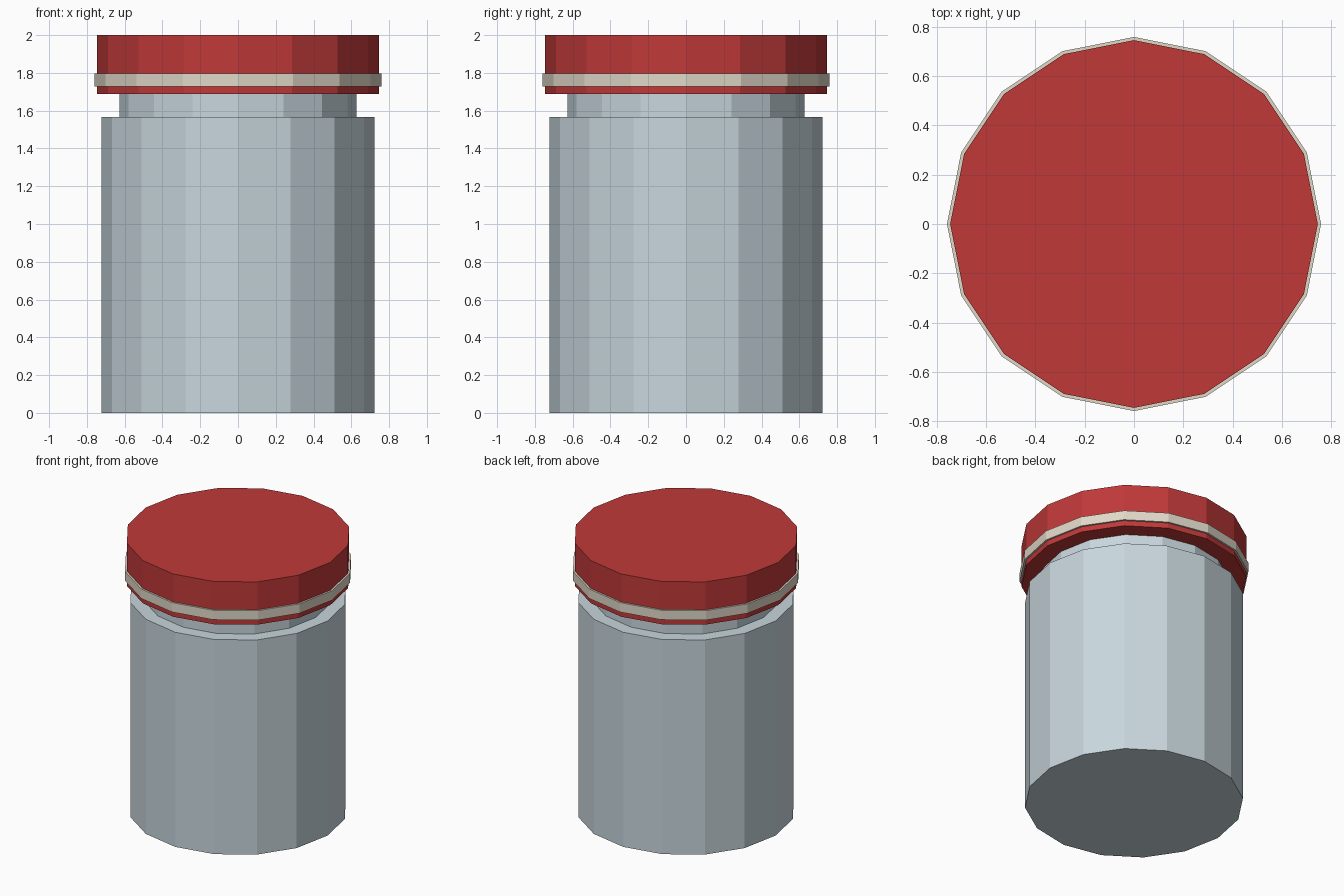
import bpy, math

if "Cube" in bpy.data.objects:
    bpy.data.objects.remove(bpy.data.objects["Cube"])

SIDES = 16


def material(name, rgb):
    lin = [(c / 255 / 12.92) if c < 11 else ((c / 255 + 0.055) / 1.055) ** 2.4 for c in rgb]
    m = bpy.data.materials.new(name)
    m.diffuse_color = (*lin, 1)
    m.use_nodes = True
    m.node_tree.nodes["Principled BSDF"].inputs["Base Color"].default_value = m.diffuse_color
    return m


def lathe(name, profile, mat):
    """Spin an (r, z) profile into a closed, flat-faced solid."""
    n = SIDES
    verts = [(r * math.cos(2 * math.pi * i / n), r * math.sin(2 * math.pi * i / n), z)
             for r, z in profile for i in range(n)]
    faces = [(k * n + i, k * n + (i + 1) % n, (k + 1) * n + (i + 1) % n, (k + 1) * n + i)
             for k in range(len(profile) - 1) for i in range(n)]
    faces.append(tuple(reversed(range(n))))
    faces.append(tuple(range(len(verts) - n, len(verts))))
    me = bpy.data.meshes.new(name)
    me.from_pydata(verts, [], faces)
    me.materials.append(mat)
    ob = bpy.data.objects.new(name, me)
    bpy.context.collection.objects.link(ob)
    return ob


glass = material("pale blue glass", (200, 214, 221))
red = material("lid red", (192, 57, 57))
cream = material("band cream", (224, 216, 200))

# Jar body and narrower neck
lathe("jar_body", [(0.723, 0), (0.723, 1.566)], glass)
lathe("jar_neck", [(0.628, 1.55), (0.628, 1.70)], glass)
# Lid with a thin raised band
lathe("lid", [(0.746, 1.688), (0.746, 2.0)], red)
lathe("lid_band", [(0.759, 1.727), (0.759, 1.796)], cream)
